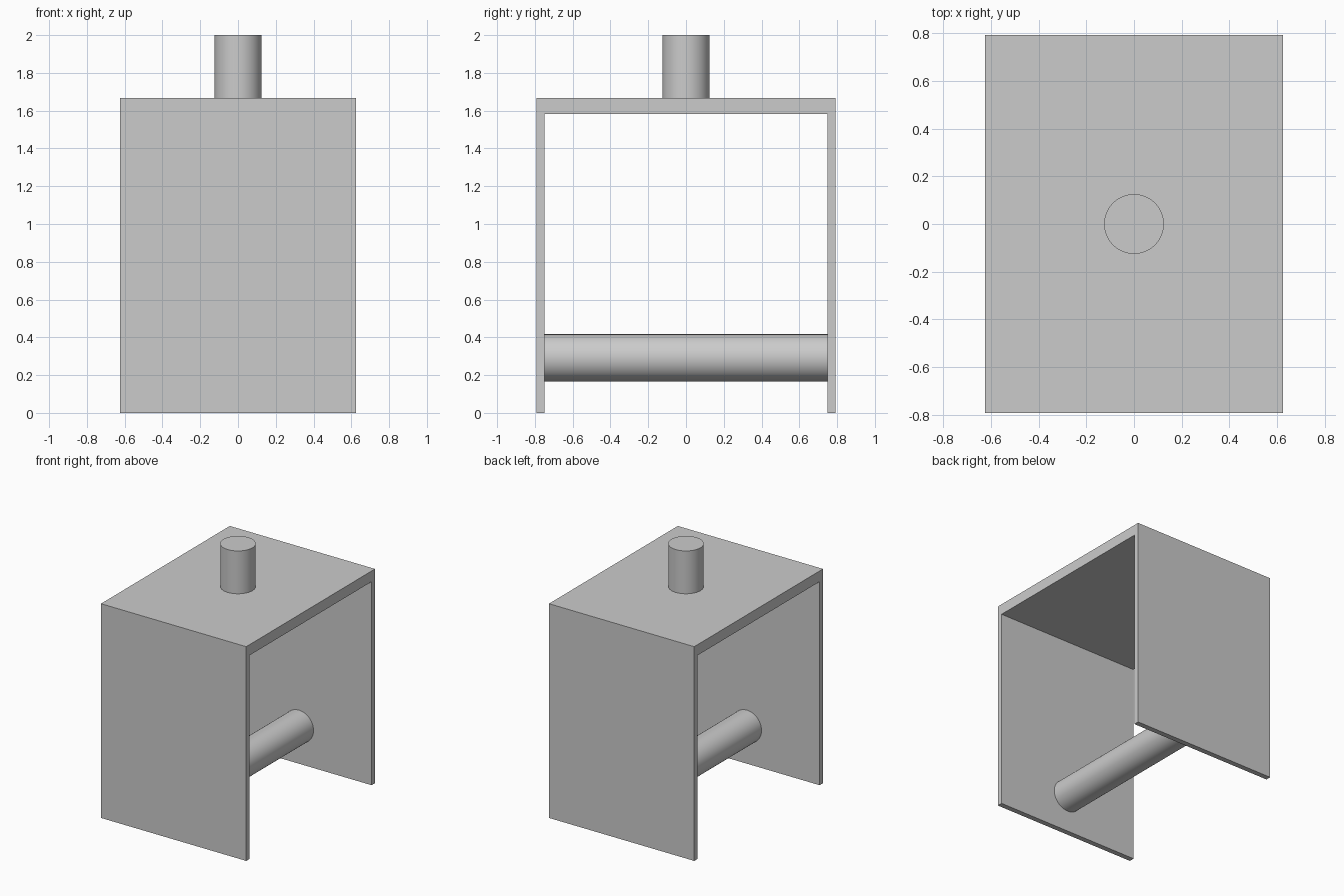
import bpy
import math

if "Cube" in bpy.data.objects:
    bpy.data.objects.remove(bpy.data.objects["Cube"], do_unlink=True)

# Single plain grey
grey = bpy.data.materials.new("light_grey")
grey.use_nodes = True
colour = (0.6, 0.6, 0.6, 1)
grey.diffuse_color = colour
grey.node_tree.nodes["Principled BSDF"].inputs["Base Color"].default_value = colour

UNIT = 1 / 24
WIDTH, DEPTH, TOP = 30 * UNIT, 38 * UNIT, 40 * UNIT
WALL, ROOF, RADIUS = UNIT, 2 * UNIT, 3 * UNIT


def box(name, size, location):
    bpy.ops.mesh.primitive_cube_add(size=1, location=location)
    obj = bpy.context.object
    obj.name = name
    obj.scale = size
    bpy.ops.object.transform_apply(location=False, rotation=False, scale=True)
    obj.data.materials.append(grey)


def rod(name, length, location, tilt=0):
    bpy.ops.mesh.primitive_cylinder_add(vertices=64, radius=RADIUS, depth=length,
                                        location=location, rotation=(tilt, 0, 0))
    obj = bpy.context.object
    obj.name = name
    obj.data.materials.append(grey)
    bpy.ops.object.shade_smooth_by_angle(angle=math.radians(30))


# Fork: top plate with a side plate at each end
box("top_plate", (WIDTH, DEPTH, ROOF), (0, 0, TOP - ROOF / 2))
for name, side in (("front_plate", -1), ("back_plate", 1)):
    height = TOP - ROOF
    box(name, (WIDTH, WALL, height), (0, side * (DEPTH - WALL) / 2, height / 2))

# Mounting stem on top
rod("stem", 2 - TOP, (0, 0, (2 + TOP) / 2))

# Axle running between the side plates, seated inside them
rod("axle", DEPTH - WALL, (0, 0, 7 * UNIT), math.pi / 2)
